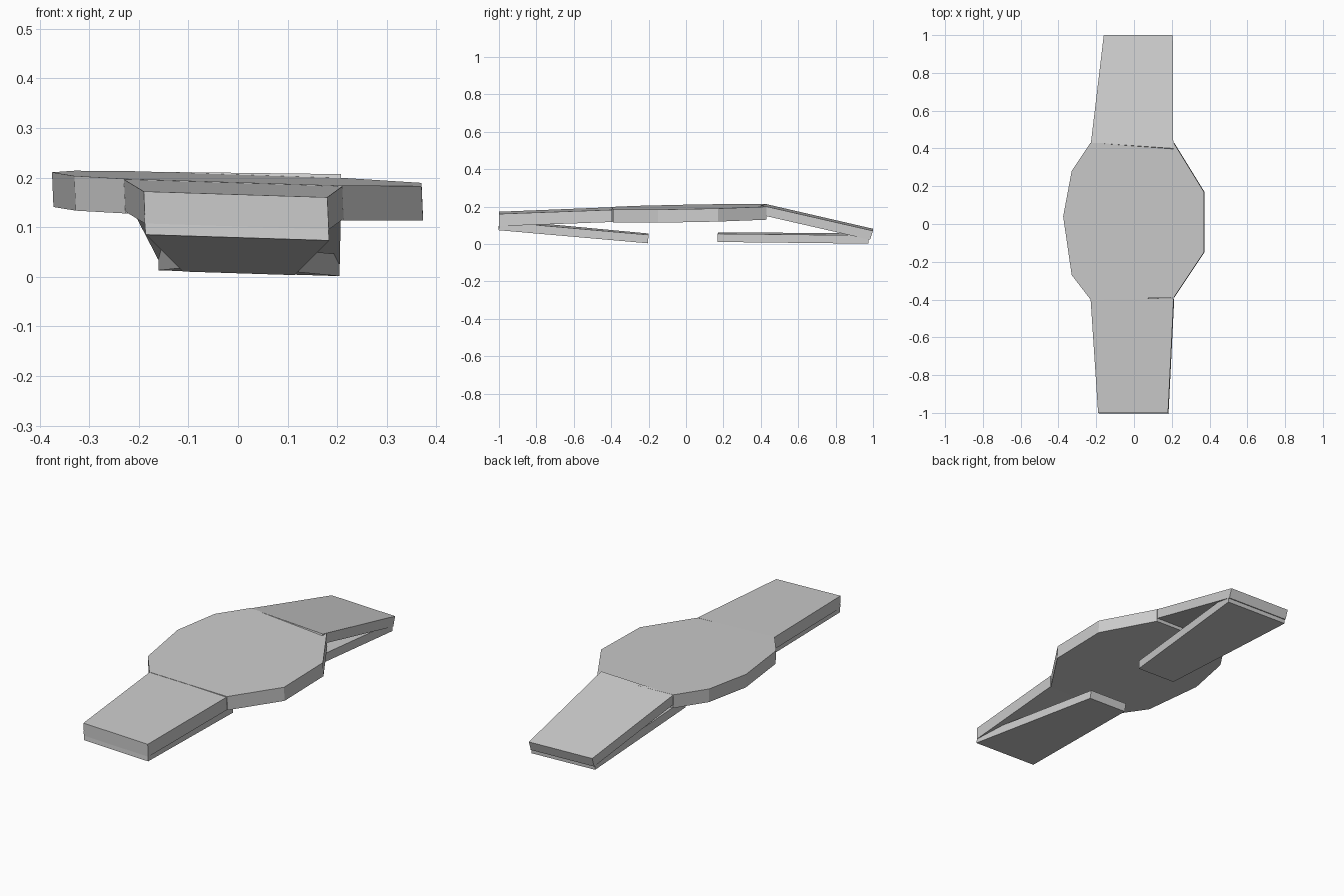
import bpy
import bmesh
from mathutils import Vector

cube = bpy.data.objects.get("Cube")
if cube:
    bpy.data.objects.remove(cube)

grey = bpy.data.materials.new("plain grey")
grey.use_nodes = True
colour = (0.6, 0.6, 0.6, 1)
grey.diffuse_color = colour
grey.node_tree.nodes["Principled BSDF"].inputs["Base Color"].default_value = colour


def slab(name, top, offset):
    """Flat panel: the top outline extruded along an offset."""
    bm = bmesh.new()
    face = bm.faces.new([bm.verts.new(p) for p in top])
    new = bmesh.ops.extrude_face_region(bm, geom=[face])["geom"]
    moved = [v for v in new if isinstance(v, bmesh.types.BMVert)]
    bmesh.ops.translate(bm, verts=moved, vec=Vector(offset))
    bmesh.ops.recalc_face_normals(bm, faces=bm.faces)
    mesh = bpy.data.meshes.new(name)
    bm.to_mesh(mesh)
    bm.free()
    mesh.materials.append(grey)
    obj = bpy.data.objects.new(name, mesh)
    bpy.context.collection.objects.link(obj)


def tilted(x, y, z):
    """Every panel leans slightly down towards +x."""
    return (x, y, z - 0.032 * x)


def strap(name, start, end, offset):
    """Four-sided panel; each end is (left x, right x, y, z)."""
    (a, b, y0, z0), (c, d, y1, z1) = start, end
    slab(name, [tilted(a, y0, z0), tilted(b, y0, z0),
                tilted(d, y1, z1), tilted(c, y1, z1)], offset)


# Central nine-sided plate
outline = [(-0.23, 0.43), (-0.33, 0.28), (-0.375, 0.04), (-0.33, -0.27),
           (-0.23, -0.40), (0.21, -0.39), (0.37, -0.15), (0.37, 0.17), (0.21, 0.43)]
slab("centre_plate", [tilted(x, y, 0.198 + 0.019 * y) for x, y in outline],
     (0.003, 0, -0.07))

# Front strap and its folded-under tip
strap("front_strap", (-0.23, 0.21, -0.395, 0.189), (-0.19, 0.18, -1.0, 0.166),
      (0.003, 0, -0.065))
strap("front_fold", (-0.19, 0.18, -0.998, 0.124), (-0.115, 0.11, -0.20, 0.052),
      (0.004, -0.004, -0.045))

# Back strap sloping down, and its folded-under tip
slab("back_strap", [(-0.228, 0.43, 0.2125), (0.208, 0.40, 0.207),
                    (0.205, 1.0, 0.070), (-0.16, 1.0, 0.081)],
     (0.0, -0.016, -0.068 + 0.02))
strap("back_fold", (-0.16, 0.205, 0.978, 0.052), (-0.115, 0.11, 0.17, 0.058),
      (0.0, -0.002, -0.044))
